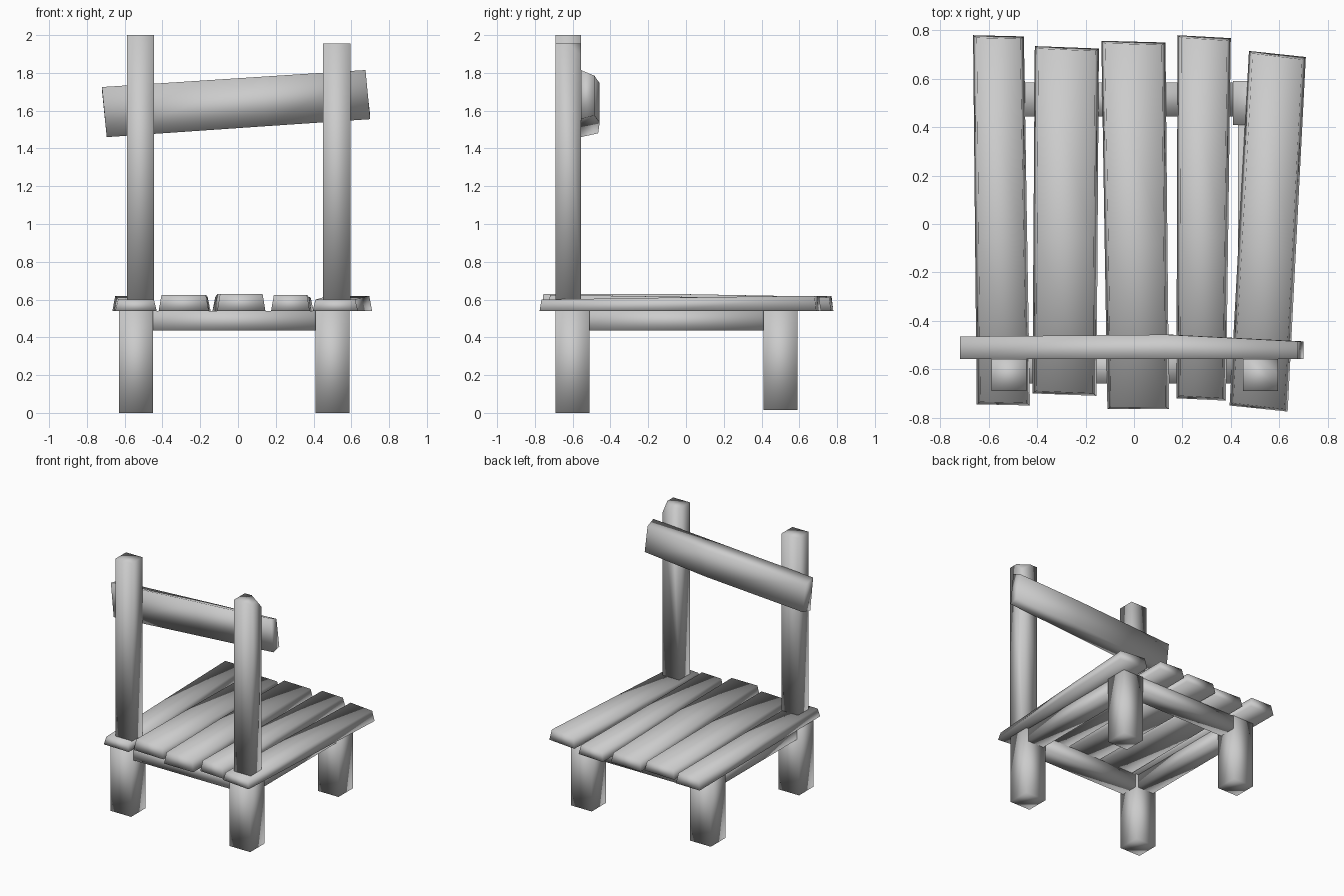
import bpy, bmesh
from mathutils import Vector

if "Cube" in bpy.data.objects:
    bpy.data.objects.remove(bpy.data.objects["Cube"])


def loft(name, sections):
    """Skin a row of four-point sections and cap both ends."""
    bm = bmesh.new()
    rings = [[bm.verts.new(p) for p in s] for s in sections]
    for a, b in zip(rings, rings[1:]):
        for i in range(4):
            j = (i + 1) % 4
            bm.faces.new((a[i], a[j], b[j], b[i]))
    bm.faces.new(rings[0])
    bm.faces.new(rings[-1])
    bmesh.ops.recalc_face_normals(bm, faces=bm.faces)
    for f in bm.faces:
        f.smooth = True
    me = bpy.data.meshes.new(name)
    bm.to_mesh(me)
    bm.free()
    ob = bpy.data.objects.new(name, me)
    bpy.context.collection.objects.link(ob)
    return ob


def box(name, x0, x1, y0, y1, z0, z1):
    return loft(name, [[(x0, y0, z), (x1, y0, z), (x1, y1, z), (x0, y1, z)]
                       for z in (z0, z1)])


# Four stubby legs
for xn, x in (("left", -0.54), ("right", 0.50)):
    for yn, y, z in (("front", -0.60, 0.0), ("rear", 0.50, 0.015)):
        box(f"{yn}_{xn}_leg", x - 0.09, x + 0.09, y - 0.09, y + 0.09, z, 0.545)

# Rails joining the legs under the seat
for n, y in (("front", -0.59), ("rear", 0.515)):
    box(f"{n}_rail", -0.46, 0.42, y - 0.07, y + 0.07, 0.435, 0.54)
for n, x in (("left", -0.54), ("right", 0.50)):
    box(f"{n}_rail", x - 0.07, x + 0.07, -0.52, 0.42, 0.435, 0.54)

# Uneven seat planks: front-left, front-right, rear-left, rear-right corners
# followed by the top height at the front, middle and rear
planks = [
    ((-0.65, -0.745), (-0.43, -0.75), (-0.665, 0.78), (-0.455, 0.775), (0.60, 0.61, 0.62)),
    ((-0.42, -0.70), (-0.155, -0.71), (-0.41, 0.735), (-0.145, 0.725), (0.625, 0.62, 0.61)),
    ((-0.11, -0.765), (0.145, -0.765), (-0.135, 0.757), (0.13, 0.75), (0.63, 0.63, 0.615)),
    ((0.175, -0.72), (0.38, -0.73), (0.18, 0.78), (0.40, 0.768), (0.625, 0.615, 0.61)),
    ((0.395, -0.75), (0.635, -0.775), (0.475, 0.715), (0.71, 0.69), (0.60, 0.61, 0.62)),
]
for k, (fl, fr, rl, rr, tops) in enumerate(planks):
    sections = []
    for t, top in zip((0, 0.45, 1), tops):
        a = Vector(fl).lerp(Vector(rl), t)
        b = Vector(fr).lerp(Vector(rr), t)
        lean = {0: 0.01, 1: -0.01}.get(t, 0)
        sections.append([(a.x, a.y, 0.54), (b.x, b.y, 0.54),
                         (b.x - 0.015, b.y + lean, top),
                         (a.x + 0.015, a.y + lean, top)])
    loft(f"seat_plank_{k + 1}", sections)

# Backrest posts, the right one with a chipped top corner
box("left_post", -0.588, -0.445, -0.69, -0.557, 0.59, 2.0)
post = box("right_post", 0.45, 0.595, -0.69, -0.557, 0.59, 1.955)
bm = bmesh.new()
bm.from_mesh(post.data)
cut = bmesh.ops.bisect_plane(bm, geom=bm.verts[:] + bm.edges[:] + bm.faces[:],
                             plane_co=(0.51, -0.557, 1.955),
                             plane_no=Vector((0.6, 0.85, 0.75)), clear_outer=True)
bmesh.ops.holes_fill(bm, edges=[e for e in bm.edges if e.is_boundary])
bmesh.ops.recalc_face_normals(bm, faces=bm.faces)
for f in bm.faces:
    f.smooth = True
bm.to_mesh(post.data)
bm.free()

# Crooked back slat: x and z of bottom and top edges, outer y, top edge inset
slat = [(-0.695, 1.46, -0.72, 1.725, -0.465, 0.02),
        (0.15, 1.518, 0.13, 1.78, -0.457, 0.035),
        (0.70, 1.555, 0.675, 1.815, -0.485, 0.03)]
loft("back_slat", [[(xb, -0.557, zb), (xt, -0.557, zt),
                    (xt, y, zt - d), (xb, y, zb + 0.02)]
                   for xb, zb, xt, zt, y, d in slat])
